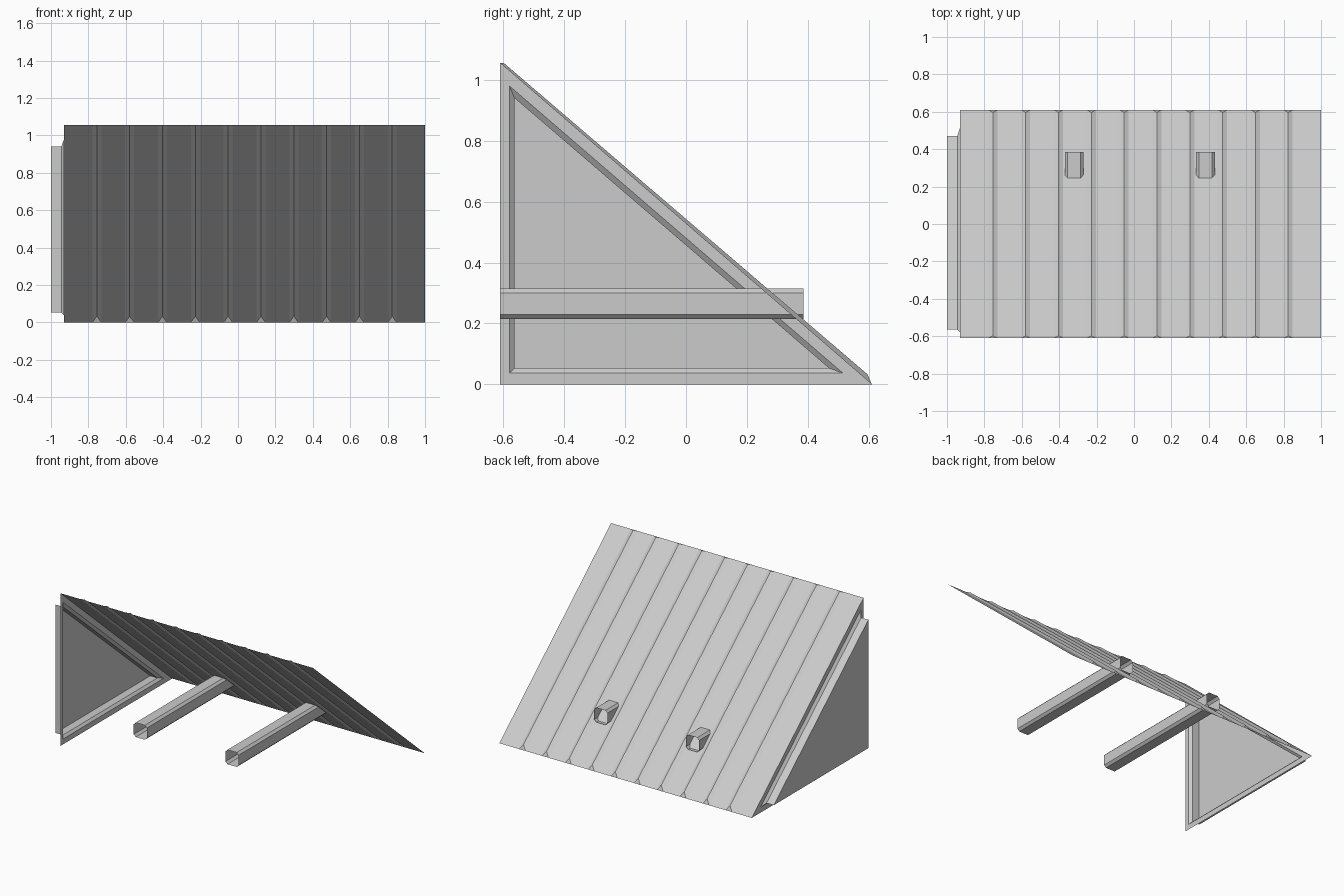
import bpy

if "Cube" in bpy.data.objects:
    bpy.data.objects.remove(bpy.data.objects["Cube"])

def add_mesh(name, verts, faces):
    me = bpy.data.meshes.new(name)
    me.from_pydata(verts, [], faces)
    me.update()
    ob = bpy.data.objects.new(name, me)
    bpy.context.collection.objects.link(ob)
    return ob

# Sloping roof sheet with ten pressed V ribs whose ends taper into the sheet
X0, X1, Y, H = -0.93, 1.0, 0.61, 1.055
PANELS, RIB = 11, 0.024
step = (X1 - X0) / PANELS
rows = [(X0, False)]
for i in range(1, PANELS):
    x = X0 + i * step
    rows += [(x - RIB, False), (x, True), (x + RIB, False)]
rows.append((X1, False))
verts, faces = [], []
for x, peak in rows:
    if peak:
        verts += [(x, -0.598, H), (x, 0.596, 0.033)]
    else:
        verts += [(x, -Y, H), (x, Y, 0)]
for i in range(len(rows) - 1):
    a = 2 * i
    faces.append((a, a + 1, a + 3, a + 2))
    # triangular rib end caps
    if rows[i + 1][1]:
        faces += [(a, a + 2, a + 4), (a + 1, a + 5, a + 3)]
add_mesh("ribbed_roof_sheet", verts, faces)

# Triangular end wall: flat rim, bevelled step, recessed pan
loops = [
    (X0, [(-Y, 0), (Y, 0), (-Y, H)]),
    (X0, [(-0.58, 0.037), (0.515, 0.037), (-0.58, 0.98)]),
    (-0.945, [(-0.563, 0.053), (0.47, 0.053), (-0.563, 0.94)]),
    (-1.0, [(-0.563, 0.053), (0.47, 0.053), (-0.563, 0.94)]),
]
verts = [(x, y, z) for x, tri in loops for y, z in tri]
faces = [(9, 10, 11)]
for r in range(3):
    for k in range(3):
        j = (k + 1) % 3
        faces.append((3 * r + k, 3 * r + j, 3 * r + 3 + j, 3 * r + 3 + k))
add_mesh("triangular_end_wall", verts, faces)

# Two open tubes with chamfered corners, passing through the roof
R, C = 0.05, 0.035
section = [(R, -C), (R, C), (C, R), (-C, R), (-R, C), (-R, -C), (-C, -R), (C, -R)]
for name, cx in (("left_beam", -0.32), ("right_beam", 0.382)):
    verts = [(cx + u, y, 0.265 + v) for y in (-Y, 0.385) for u, v in section]
    faces = [(k, k + 8, (k + 1) % 8 + 8, (k + 1) % 8) for k in range(8)]
    add_mesh(name, verts, faces)
